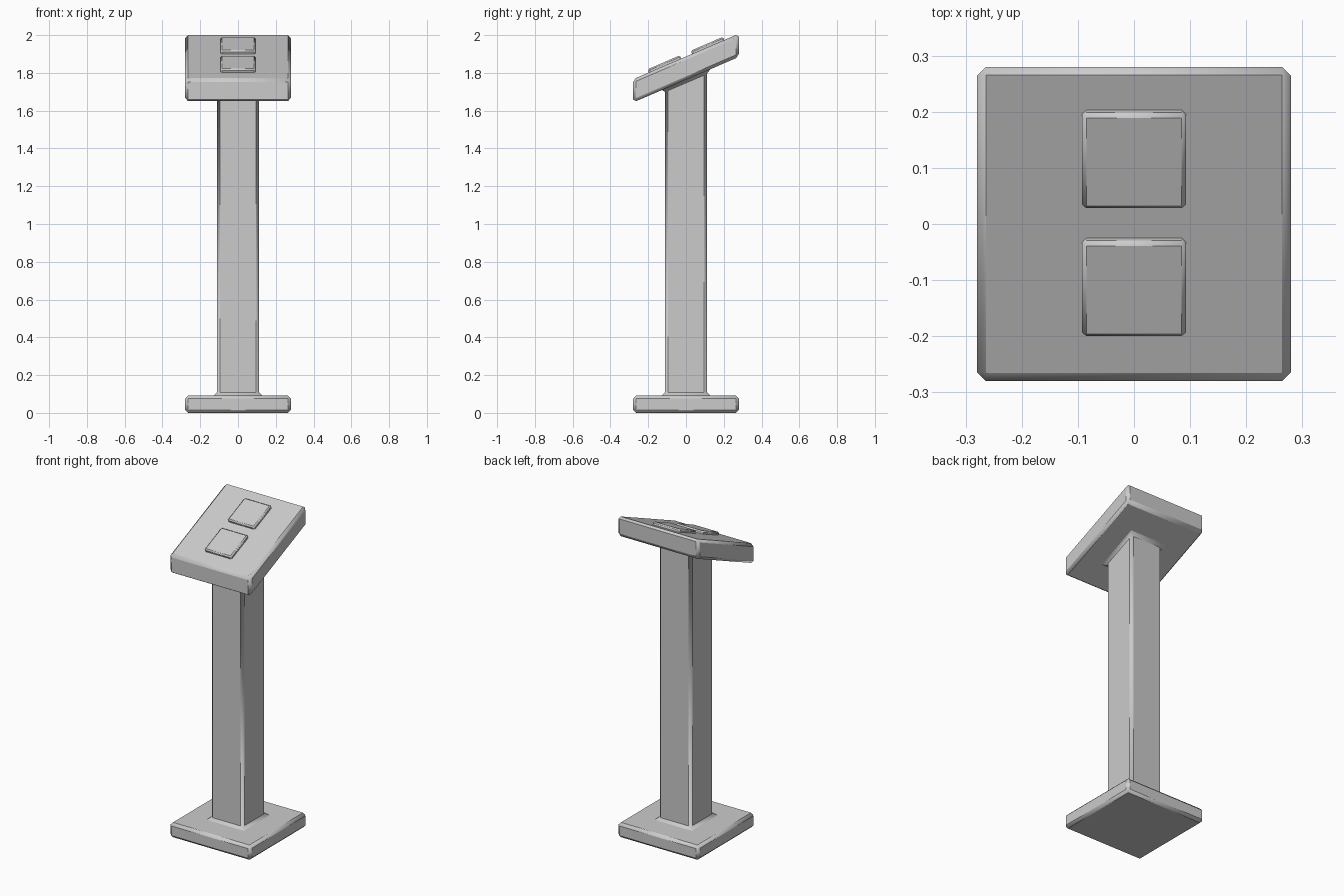
import bpy, bmesh, math
from mathutils import Matrix

if "Cube" in bpy.data.objects:
    bpy.data.objects.remove(bpy.data.objects["Cube"])

SLOPE = 0.43      # tilt of the panel head
TOP_Z = 1.887     # height of the head surface at y = 0


def finish(bm, name, width):
    bmesh.ops.recalc_face_normals(bm, faces=bm.faces)
    mesh = bpy.data.meshes.new(name)
    bm.to_mesh(mesh)
    bm.free()
    obj = bpy.data.objects.new(name, mesh)
    bpy.context.collection.objects.link(obj)
    bevel = obj.modifiers.new("Bevel", 'BEVEL')
    bevel.width = width
    bevel.segments = 1
    bevel.limit_method = 'ANGLE'
    bevel.angle_limit = math.radians(20)
    bpy.ops.object.select_all(action='DESELECT')
    obj.select_set(True)
    bpy.context.view_layer.objects.active = obj
    bpy.ops.object.shade_smooth_by_angle(angle=math.radians(30))
    return obj


# Stand: square rings (half width, height, slope) from foot to tilted head
rings = [(0.28, 0, 0), (0.28, 0.092, 0), (0.112, 0.092, 0),
         (0.112, 1.764, SLOPE), (0.28, 1.764, SLOPE), (0.28, TOP_Z, SLOPE)]
bm = bmesh.new()
loops = [[bm.verts.new((x * r, y * r, z + s * y * r))
          for x, y in ((-1, -1), (1, -1), (1, 1), (-1, 1))] for r, z, s in rings]
for a, b in zip(loops, loops[1:]):
    for i in range(4):
        j = (i + 1) % 4
        bm.faces.new((a[i], a[j], b[j], b[i]))
bm.faces.new(loops[0][::-1])
bm.faces.new(loops[-1])
finish(bm, "pedestal_stand", 0.016)

# Two raised square pads lying on the tilted surface
for name, y in (("upper_pad", 0.1175), ("lower_pad", -0.1105)):
    bm = bmesh.new()
    bmesh.ops.create_cube(bm, size=1, matrix=Matrix.Diagonal((0.186, 0.186, 0.036, 1)))
    pad = finish(bm, name, 0.008)
    pad.location = (0, y, TOP_Z + SLOPE * y)
    pad.rotation_euler.x = math.atan(SLOPE)
